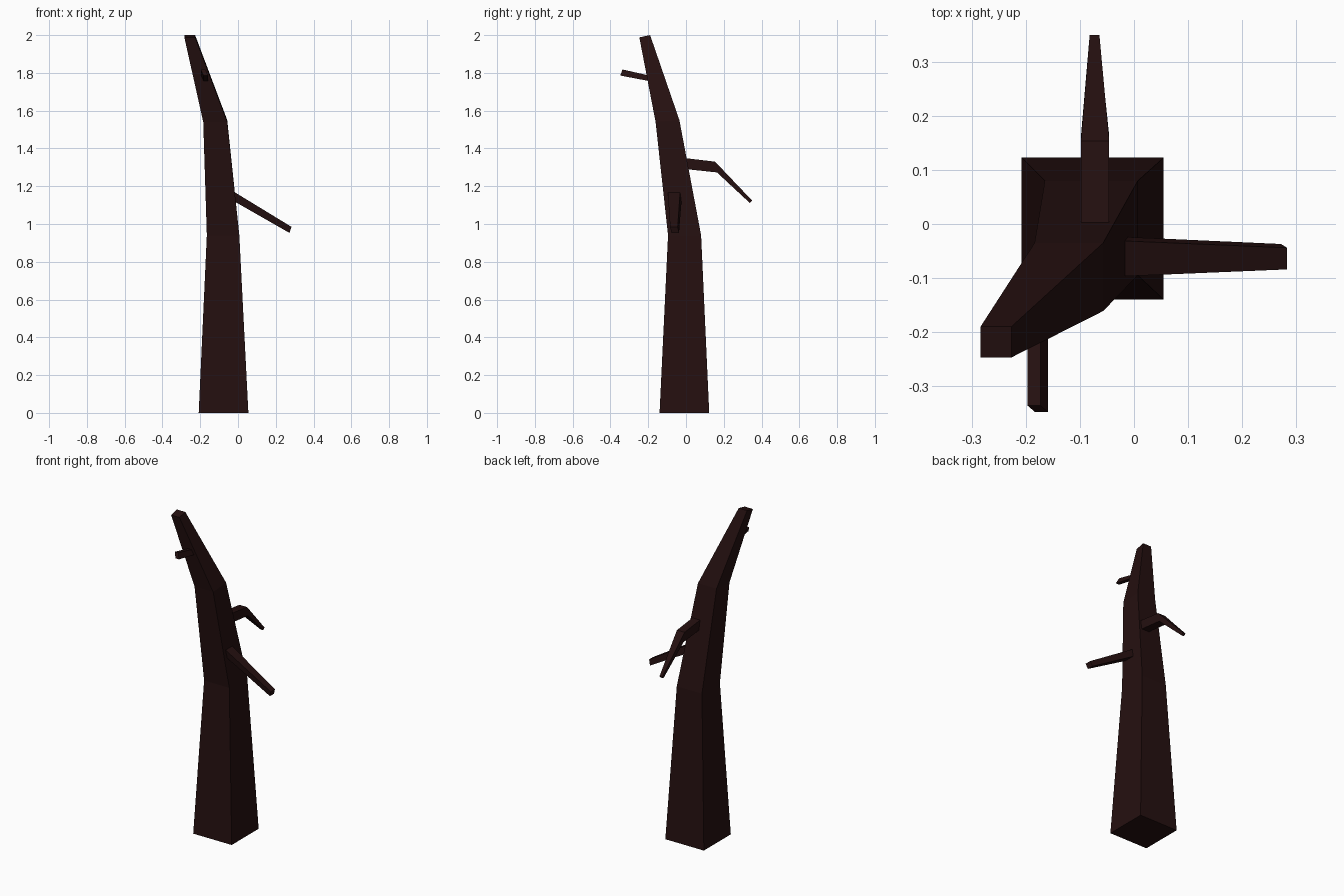
import bpy
import bmesh
from mathutils import Vector

cube = bpy.data.objects.get("Cube")
if cube:
    bpy.data.objects.remove(cube, do_unlink=True)

bark = bpy.data.materials.new("dark_bark")
bark.use_nodes = True
color = (0.018, 0.005, 0.005, 1)
bark.diffuse_color = color
bark.node_tree.nodes["Principled BSDF"].inputs["Base Color"].default_value = color


def loft(name, rings):
    """Join four-cornered rings into a closed, flat-shaded limb."""
    bm = bmesh.new()
    loops = [[bm.verts.new(p) for p in ring] for ring in rings]
    for a, b in zip(loops, loops[1:]):
        for i in range(4):
            j = (i + 1) % 4
            bm.faces.new((a[i], a[j], b[j], b[i]))
    bm.faces.new(loops[0])
    bm.faces.new(loops[-1])
    bmesh.ops.recalc_face_normals(bm, faces=bm.faces)
    mesh = bpy.data.meshes.new(name)
    bm.to_mesh(mesh)
    bm.free()
    mesh.materials.append(bark)
    obj = bpy.data.objects.new(name, mesh)
    bpy.context.collection.objects.link(obj)
    return obj


def level(x0, x1, y0, y1, z, tilt=0):
    """Trunk section; tilt lowers its front edge."""
    return [(x0, y0, z - tilt), (x1, y0, z - tilt), (x1, y1, z), (x0, y1, z)]


def section(top, bottom, side):
    """Branch section from the middles of its upper and lower edges."""
    t, b, s = Vector(top), Vector(bottom), Vector(side)
    return [t - s, t + s, b + s, b - s]


# Leaning, tapered trunk
loft("trunk", [
    level(-0.208, 0.055, -0.14, 0.123, 0),
    level(-0.165, 0.007, -0.095, 0.08, 0.94),
    level(-0.184, -0.057, -0.161, -0.035, 1.55, 0.01),
    level(-0.284, -0.227, -0.247, -0.19, 2.0, 0.012),
])

# Straight drooping branch on the left
loft("left_branch", [
    section((-0.05, -0.064, 1.188), (-0.06, -0.056, 1.143), (0, 0.034, 0)),
    section((0.283, -0.064, 0.985), (0.272, -0.057, 0.953), (0, 0.02, 0)),
])

# Bent branch at the back
loft("back_branch", [
    section((-0.072, -0.04, 1.353), (-0.072, -0.04, 1.295), (0.026, 0, 0)),
    section((-0.072, 0.154, 1.33), (-0.072, 0.164, 1.273), (0.026, 0, 0)),
    section((-0.073, 0.35, 1.124), (-0.073, 0.337, 1.112), (0.009, 0, 0)),
])

# Short twisted stub near the top
loft("front_stub", [
    section((-0.185, -0.16, 1.778), (-0.171, -0.16, 1.75), (0.012, 0, 0)),
    section((-0.185, -0.336, 1.818), (-0.171, -0.348, 1.786), (0.012, 0, 0)),
])
